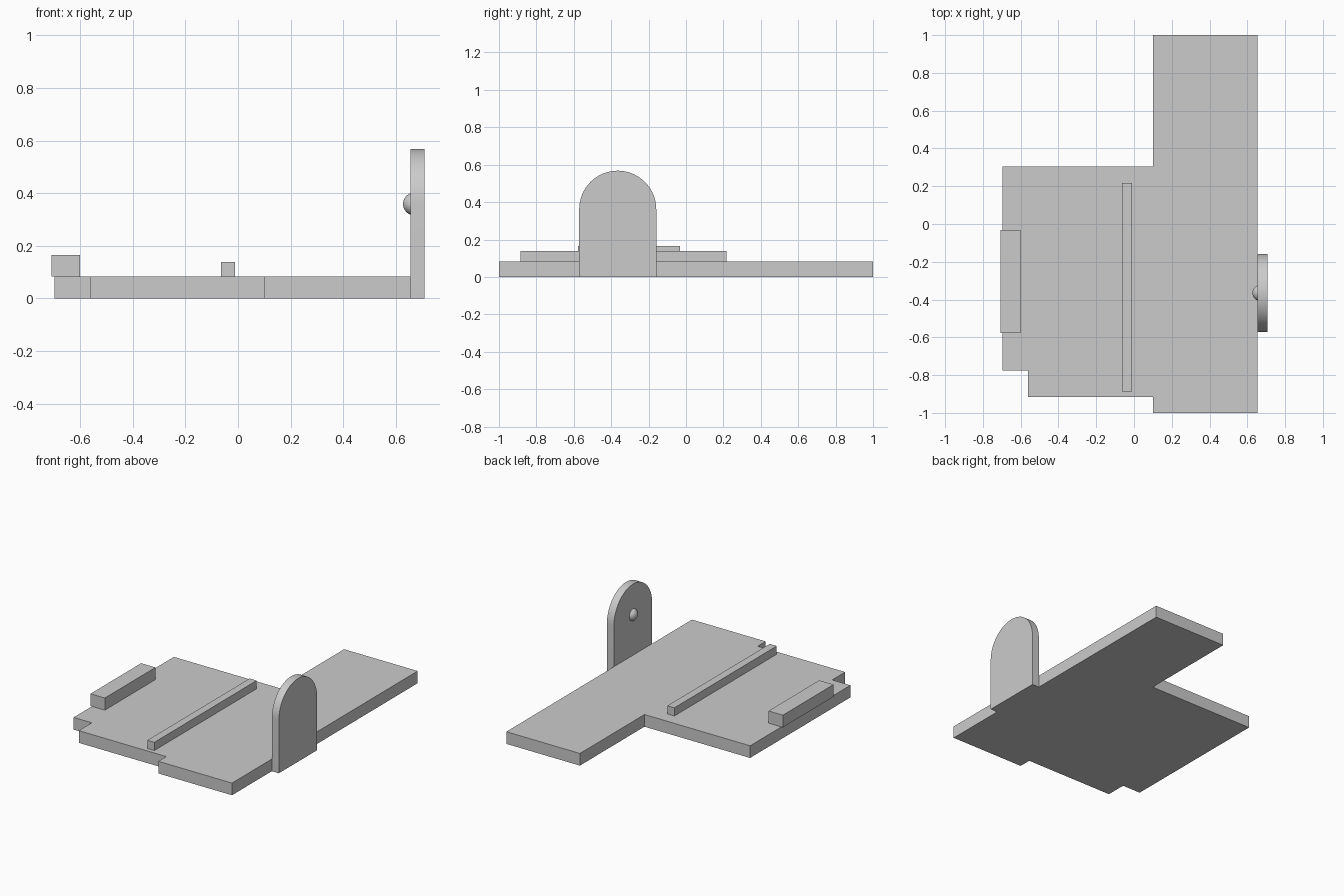
import bpy, bmesh, math
from mathutils import Vector, Matrix

if "Cube" in bpy.data.objects:
    bpy.data.objects.remove(bpy.data.objects["Cube"], do_unlink=True)

grey = bpy.data.materials.new("plain grey")
grey.use_nodes = True
grey.diffuse_color = (0.6, 0.6, 0.6, 1)
grey.node_tree.nodes["Principled BSDF"].inputs["Base Color"].default_value = grey.diffuse_color


def finish(name, bm):
    """Turn a bmesh into a grey object."""
    bmesh.ops.recalc_face_normals(bm, faces=bm.faces)
    mesh = bpy.data.meshes.new(name)
    bm.to_mesh(mesh)
    bm.free()
    mesh.materials.append(grey)
    obj = bpy.data.objects.new(name, mesh)
    bpy.context.collection.objects.link(obj)
    return obj


def extruded(name, outline, direction):
    """Extrude a closed outline along a direction."""
    bm = bmesh.new()
    face = bm.faces.new([bm.verts.new(p) for p in outline])
    result = bmesh.ops.extrude_face_region(bm, geom=[face], use_keep_orig=True)
    moved = [v for v in result["geom"] if isinstance(v, bmesh.types.BMVert)]
    bmesh.ops.translate(bm, verts=moved, vec=Vector(direction))
    return finish(name, bm)


def box(name, low, high):
    low, high = Vector(low), Vector(high)
    bm = bmesh.new()
    bmesh.ops.create_cube(bm, size=1, matrix=Matrix.Translation((low + high) / 2)
                          @ Matrix.Diagonal((*(high - low), 1)))
    return finish(name, bm)


def smooth(obj):
    bpy.ops.object.select_all(action="DESELECT")
    obj.select_set(True)
    bpy.context.view_layer.objects.active = obj
    bpy.ops.object.shade_smooth_by_angle(angle=math.radians(30))


# Stepped base plate
thick = 0.083
side = 0.655
plan = [(side, -1), (side, 1), (0.1, 1), (0.1, 0.305), (-0.697, 0.305),
        (-0.697, -0.775), (-0.56, -0.775), (-0.56, -0.915), (0.1, -0.915), (0.1, -1)]
extruded("base_plate", [(x, y, 0) for x, y in plan], (0, 0, thick))

# Raised strips on the plate
box("long_rail", (-0.064, -0.886, thick), (-0.011, 0.217, 0.139))
box("edge_block", (-0.708, -0.578, thick), (-0.6, -0.032, 0.166))

# Upright tab with a round top
radius, mid_y, mid_z = 0.206, -0.365, 0.362
arc = [(side, mid_y + radius * math.cos(math.pi * i / 32),
        mid_z + radius * math.sin(math.pi * i / 32)) for i in range(33)]
tab = extruded("upright_tab", [(side, mid_y + radius, 0), *arc, (side, mid_y - radius, 0)],
               (0.053, 0, 0))
smooth(tab)

# Domed stud on the inner face of the tab
bm = bmesh.new()
bmesh.ops.create_uvsphere(bm, u_segments=32, v_segments=24, radius=0.043,
                          matrix=Matrix.Translation((side + 0.015, mid_y, mid_z - 0.003))
                          @ Matrix.Rotation(math.pi / 2, 4, "Y"))
bmesh.ops.bisect_plane(bm, geom=bm.verts[:] + bm.edges[:] + bm.faces[:],
                       plane_co=(side, 0, 0), plane_no=(1, 0, 0), clear_outer=True)
smooth(finish("domed_stud", bm))
